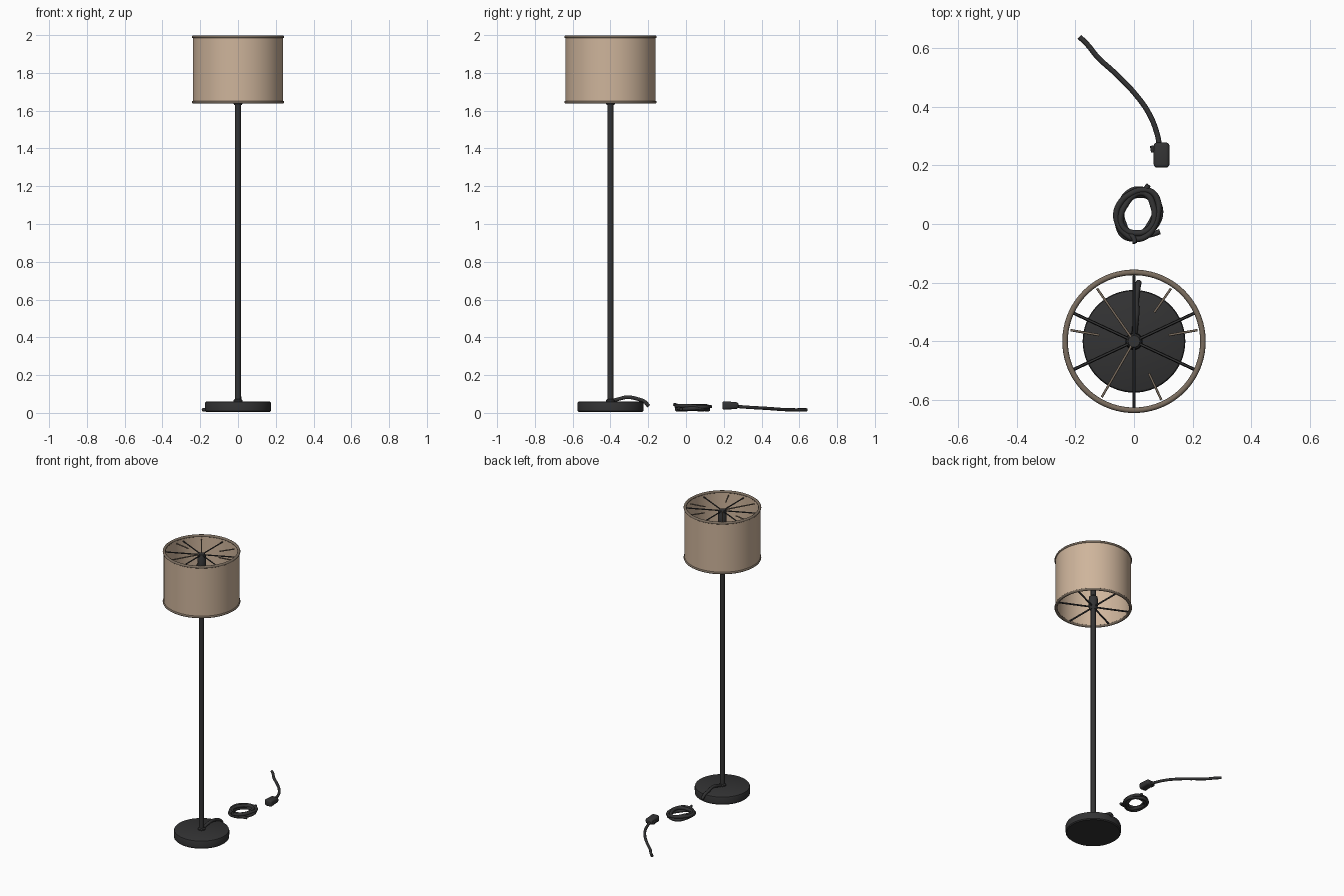
import bpy, bmesh, math
from mathutils import Vector

if "Cube" in bpy.data.objects:
    bpy.data.objects.remove(bpy.data.objects["Cube"])

CX, CY = 0.0, -0.4          # lamp axis


def material(name, rgb):
    m = bpy.data.materials.new(name)
    m.diffuse_color = (*rgb, 1)
    m.use_nodes = True
    m.node_tree.nodes["Principled BSDF"].inputs["Base Color"].default_value = m.diffuse_color
    return m


BLACK = material("charcoal black", (0.033, 0.033, 0.034))
TAN = material("linen tan", (0.62, 0.46, 0.33))
BROWN = material("rim brown", (0.2, 0.155, 0.115))


def finish(ob, name, mat, angle=40):
    ob.name = name
    ob.data.materials.clear()
    ob.data.materials.append(mat)
    bpy.ops.object.select_all(action='DESELECT')
    ob.select_set(True)
    bpy.context.view_layer.objects.active = ob
    if ob.type == 'MESH':
        bpy.ops.object.shade_smooth_by_angle(angle=math.radians(angle))
    return ob


def lathe(name, profile, mat, centre=(CX, CY), n=64, closed=False):
    """Revolve an (r, z) profile about a vertical axis."""
    bm = bmesh.new()
    rings = []
    for r, z in profile:
        rings.append([bm.verts.new((centre[0] + r * math.cos(2 * math.pi * i / n),
                                    centre[1] + r * math.sin(2 * math.pi * i / n), z))
                      for i in range(n)])
    pairs = list(zip(rings, rings[1:]))
    if closed:
        pairs.append((rings[-1], rings[0]))
    else:
        bm.faces.new(rings[0][::-1])
        bm.faces.new(rings[-1])
    for a, b in pairs:
        for i in range(n):
            j = (i + 1) % n
            bm.faces.new((a[i], a[j], b[j], b[i]))
    bmesh.ops.recalc_face_normals(bm, faces=bm.faces)
    me = bpy.data.meshes.new(name)
    bm.to_mesh(me)
    bm.free()
    ob = bpy.data.objects.new(name, me)
    bpy.context.collection.objects.link(ob)
    return finish(ob, name, mat)


def tube(name, pts, r, mat, cyclic=False, smooth=True):
    """Round cord or rod along a path."""
    cu = bpy.data.curves.new(name, 'CURVE')
    cu.dimensions = '3D'
    cu.bevel_depth = r
    cu.bevel_resolution = 3
    cu.use_fill_caps = True
    if smooth:
        sp = cu.splines.new('BEZIER')
        sp.bezier_points.add(len(pts) - 1)
        for b, p in zip(sp.bezier_points, pts):
            b.co = p
            b.handle_left_type = b.handle_right_type = 'AUTO'
        sp.resolution_u = 8
    else:
        sp = cu.splines.new('POLY')
        sp.points.add(len(pts) - 1)
        for b, p in zip(sp.points, pts):
            b.co = (*p, 1)
    sp.use_cyclic_u = cyclic
    ob = bpy.data.objects.new(name, cu)
    bpy.context.collection.objects.link(ob)
    bpy.ops.object.select_all(action='DESELECT')
    ob.select_set(True)
    bpy.context.view_layer.objects.active = ob
    bpy.ops.object.convert(target='MESH')
    return finish(bpy.context.object, name, mat)


# Base disc, pole and sockets
lathe("base", [(0.168, 0.004), (0.174, 0.01), (0.175, 0.05), (0.172, 0.058), (0.166, 0.061)], BLACK)
lathe("pole", [(0.024, 0.06), (0.024, 0.068), (0.016, 0.074), (0.016, 1.9)], BLACK, n=24)
lathe("lower_socket", [(0.02, 1.63), (0.028, 1.645), (0.03, 1.68), (0.028, 1.72), (0.018, 1.73)], BLACK, n=24)
lathe("upper_socket", [(0.018, 1.87), (0.027, 1.88), (0.027, 1.965), (0.02, 1.975)], BLACK, n=24)

# Open drum shade with a rim ring at each end
lathe("shade", [(0.239, 1.645), (0.239, 1.992), (0.233, 1.992), (0.233, 1.645)], TAN, n=96, closed=True)
for label, z in (("lower", 1.645), ("upper", 1.991)):
    ring = [(0.235 + 0.0095 * math.cos(a), z + 0.0085 * math.sin(a))
            for a in (2 * math.pi * k / 10 for k in range(10))]
    lathe(label + "_rim", ring, BROWN, n=96, closed=True)


# Spokes carrying the shade
def spoke(name, deg, r0, r1, z, mat, rad):
    c, s = math.cos(math.radians(deg)), math.sin(math.radians(deg))
    tube(name, [(CX + r0 * c, CY + r0 * s, z), (CX + r1 * c, CY + r1 * s, z)], rad, mat, smooth=False)


for k in range(6):
    deg = 90 + 60 * k + (5 if k % 3 == 1 else -5 if k % 3 == 2 else 0)
    spoke("lower_spoke_%d" % k, deg, 0.02, 0.234, 1.65, BLACK, 0.0055)
    spoke("upper_spoke_%d" % k, deg, 0.02, 0.234, 1.968, BLACK, 0.004)
for k, deg in enumerate((10, 55, 125, 170, 240, 295)):
    r0 = 0.02 if deg in (125, 240) else 0.12
    spoke("brace_%d" % k, deg, r0, 0.22, 1.972, BROWN, 0.004)

# Cord leaving the pole across the base
tube("base_cord", [(0, -0.39, 0.064), (0.004, -0.35, 0.075), (0.008, -0.31, 0.083),
                   (0.008, -0.25, 0.072), (0.012, -0.22, 0.06), (0.016, -0.198, 0.036)], 0.010, BLACK)

# Bundled coil of cord: several irregular loops and loose ends
for k in range(4):
    pts = []
    for i in range(12):
        a = 2 * math.pi * i / 12
        wob = 0.004 * math.sin(3 * a + k * 1.7)
        off = 0.008 if k % 2 else -0.006
        x, y = (0.063 + off + wob) * math.cos(a), (0.075 + off + wob) * math.sin(a)
        pts.append((0.014 + x + 0.12 * y, 0.034 + y, (0.021 if k < 2 else 0.034) + 0.003 * math.sin(2 * a + k)))
    tube("coil_loop_%d" % k, pts, 0.0105, BLACK, cyclic=True)
tube("coil_end_back", [(0.0, 0.10, 0.03), (0.035, 0.115, 0.032), (0.05, 0.133, 0.034)], 0.009, BLACK)
tube("coil_end_front", [(-0.02, -0.035, 0.03), (-0.003, -0.045, 0.04), (0.003, -0.065, 0.046)], 0.008, BLACK)
tube("coil_end_side", [(0.03, -0.04, 0.025), (0.06, -0.036, 0.022), (0.088, -0.026, 0.02)], 0.009, BLACK)

# Plug body
bpy.ops.mesh.primitive_cube_add(size=1, location=(0.094, 0.235, 0.039))
plug = bpy.context.object
plug.scale = (0.054, 0.086, 0.046)
bpy.ops.object.transform_apply(location=False, rotation=False, scale=True)
for v in plug.data.vertices:                # taper towards the cord
    if v.co.y > 0:
        v.co.z *= 0.75
mod = plug.modifiers.new("round", 'BEVEL')
mod.width = 0.012
mod.segments = 3
bpy.ops.object.modifier_apply(modifier="round")
finish(plug, "plug", BLACK, 50)
tube("plug_collar", [(0.07, 0.245, 0.036), (0.066, 0.268, 0.036)], 0.012, BLACK, smooth=False)

# Cord trailing behind the plug
tube("plug_cord", [(0.088, 0.262, 0.035), (0.078, 0.31, 0.031), (0.052, 0.375, 0.027), (0.005, 0.442, 0.023),
                   (-0.06, 0.51, 0.018), (-0.125, 0.57, 0.016), (-0.16, 0.613, 0.016),
                   (-0.186, 0.638, 0.016)], 0.009, BLACK)
